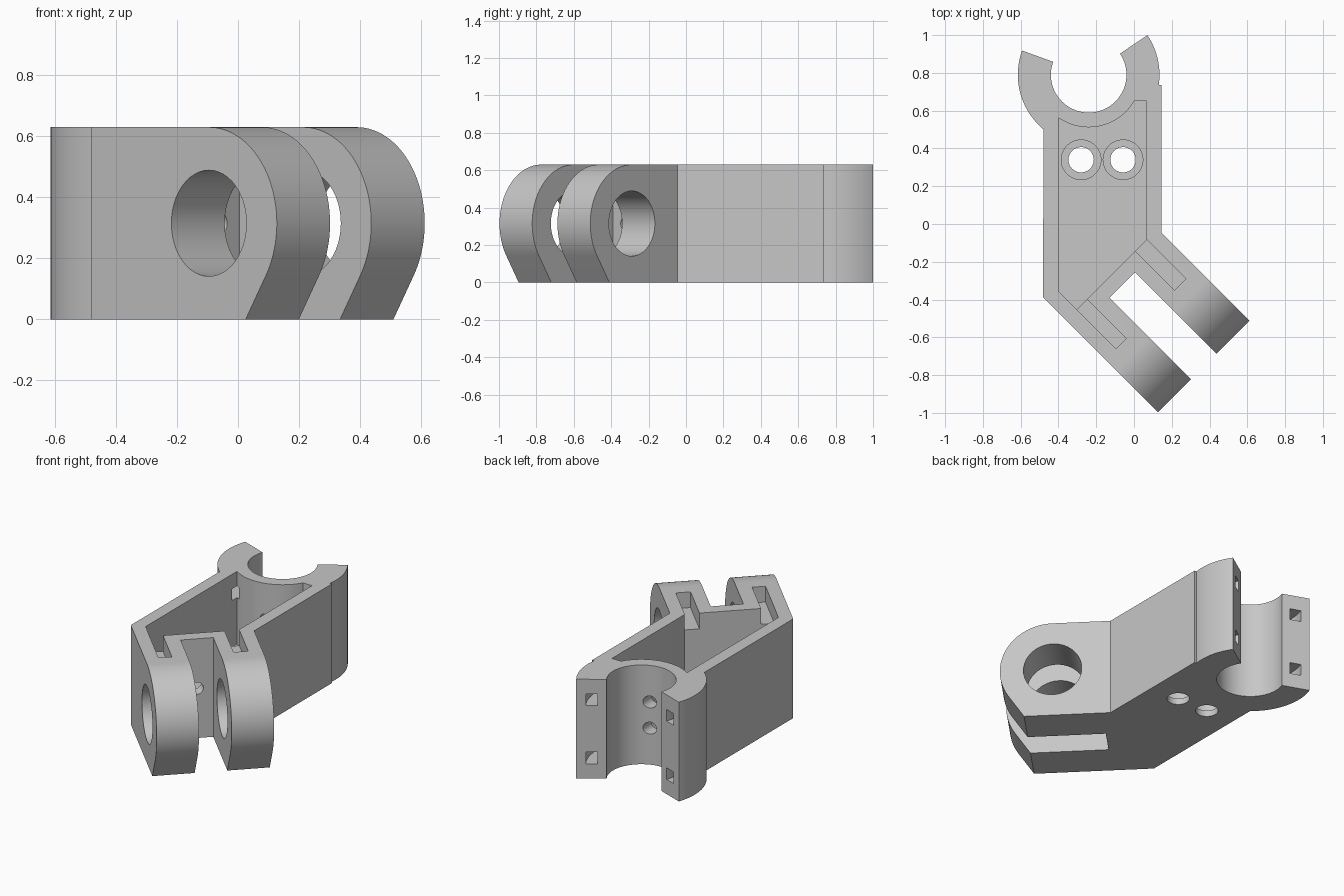
import bpy, bmesh, math
from mathutils import Matrix, Vector

if "Cube" in bpy.data.objects:
    bpy.data.objects.remove(bpy.data.objects["Cube"], do_unlink=True)

H = 0.63                       # overall height
MID = H / 2
RING = Vector((-0.24, 0.79))   # clamp centre
R_IN, R_OUT, R_POCKET = 0.2, 0.375, 0.278
HOLE_T = 0.48                  # fork pin position along the arms
D = math.sqrt(0.5)


def arc(c, r, a0, a1, n=32):
    angles = [math.radians(a0 + (a1 - a0) * i / n) for i in range(n + 1)]
    return [(c[0] + r * math.cos(a), c[1] + r * math.sin(a)) for a in angles]


def fork(t, s):
    """Point given along (t) and across (s) the diagonal fork."""
    return ((s + t) * D, (s - t) * D)


def prism(name, points, lo, hi, frame=Matrix()):
    """Extrude a flat outline from lo to hi along the frame's z axis."""
    bm = bmesh.new()
    face = bm.faces.new([bm.verts.new((x, y, lo)) for x, y in points])
    new = bmesh.ops.extrude_face_region(bm, geom=[face])["geom"]
    verts = [v for v in new if isinstance(v, bmesh.types.BMVert)]
    bmesh.ops.translate(bm, verts=verts, vec=(0, 0, hi - lo))
    bmesh.ops.recalc_face_normals(bm, faces=bm.faces)
    bm.transform(frame)
    if frame.determinant() < 0:
        bmesh.ops.reverse_faces(bm, faces=bm.faces)
    mesh = bpy.data.meshes.new(name)
    bm.to_mesh(mesh)
    bm.free()
    obj = bpy.data.objects.new(name, mesh)
    bpy.context.collection.objects.link(obj)
    return obj


def axes(x, y, z):
    return Matrix((x, y, z)).transposed().to_4x4()


def circle(c, r):
    return arc(c, r, 0, 360, 48)[:-1]


def cut(points, lo, hi, frame=Matrix()):
    cutter = prism("cutter", points, lo, hi, frame)
    cutter.hide_render = True
    mod = body.modifiers.new("cut", "BOOLEAN")
    mod.operation, mod.solver, mod.object = "DIFFERENCE", "EXACT", cutter
    bpy.context.view_layer.objects.active = body
    bpy.ops.object.modifier_apply(modifier=mod.name)
    bpy.data.objects.remove(cutter, do_unlink=True)


# Bracket body: open clamp ring, straight box and two fork arms in one outline
left_meet = 180 + math.degrees(math.acos(0.24 / R_OUT))
right_meet = -math.degrees(math.asin(0.055 / R_OUT))
outline = arc(RING, R_OUT, 160, left_meet, 24)
outline += [fork(-0.065, -0.615), fork(0.85, -0.615), fork(0.85, -0.368),
            fork(0.184, -0.368), fork(0.184, -0.177), fork(0.85, -0.177),
            fork(0.85, 0.071), (0.145, 0.145 - 2 * 0.095), (0.145, 0.735)]
outline += arc(RING, R_OUT, right_meet, 34, 16)
outline += arc(RING, R_IN, 34, -200, 64)
body = prism("clamp_fork_bracket", outline, 0, H)

# Frames: fork side profile (t, z) swept across s, and holes along t or y
across = axes((D, -D, 0), (0, 0, 1), (D, D, 0))
along = axes((D, D, 0), (0, 0, 1), (D, -D, 0))
back = axes((1, 0, 0), (0, 0, 1), (0, 1, 0))

# Rounded arm ends with a straight undercut to the base
tip = [(HOLE_T + 0.139, -0.048)] + arc((HOLE_T, MID), MID, -33, 90, 40)
tip += [(HOLE_T, 0.75), (1.1, 0.75), (1.1, -0.048)]
cut(tip, -0.8, 0.3, across)

# Pin hole through both arms
cut(circle((HOLE_T, MID), 0.174), -0.8, 0.3, across)

# Main pocket, curved around the clamp
pocket = arc(RING, R_POCKET, -30, -125.2, 32)
pocket += [(-0.40, -0.355), fork(0.106, -0.535), fork(0.106, -0.01),
           (0.065, -0.075), (0.065, 0.65)]
cut(pocket, 0.1, H + 0.1)

# Shallow channels running from the pocket into each arm
for s0, s1 in ((-0.535, -0.457), (-0.097, -0.011)):
    cut([fork(0.09, s0), fork(0.4, s0), fork(0.4, s1), fork(0.09, s1)],
        H - 0.1, H + 0.1)

# Counterbored floor holes
for x in (-0.28, -0.058):
    cut(circle((x, 0.34), 0.067), -0.1, 0.3)
    cut(circle((x, 0.34), 0.105), 0.04, 0.3)

# Screw holes: two behind the clamp, one in the fork wall
for z in (0.232, 0.398):
    cut(circle((-0.17, z), 0.038), 0.45, 0.7, back)
cut(circle((-0.272, MID), 0.038), 0.05, 0.25, along)

# Curved tie tunnels from the clamp tips to the pocket
for z in (0.13, 0.5):
    for a0, a1 in ((155, 240), (39, -36)):
        cut(arc(RING, 0.32, a0, a1, 20) + arc(RING, 0.252, a1, a0, 20),
            z - 0.037, z + 0.037)

# Single plain material and smooth curved walls
grey = bpy.data.materials.new("light_grey")
grey.use_nodes = True
colour = (0.57, 0.57, 0.57, 1)
grey.diffuse_color = colour
grey.node_tree.nodes["Principled BSDF"].inputs["Base Color"].default_value = colour
body.data.materials.clear()
body.data.materials.append(grey)
for p in body.data.polygons:
    p.material_index = 0
bpy.ops.object.select_all(action="DESELECT")
body.select_set(True)
bpy.context.view_layer.objects.active = body
bpy.ops.object.shade_smooth_by_angle(angle=math.radians(25))
